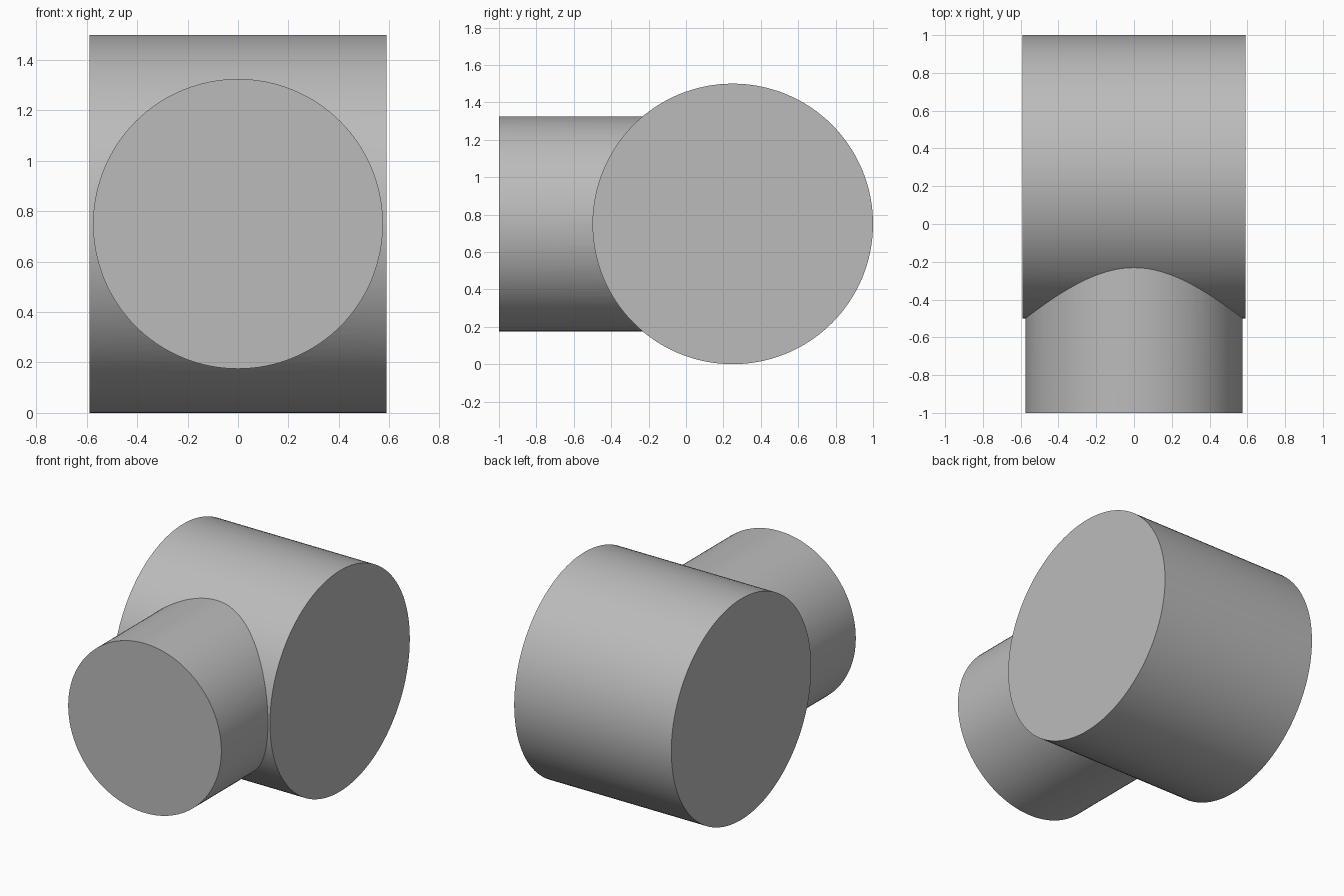
import bpy
import math

cube = bpy.data.objects.get("Cube")
if cube:
    bpy.data.objects.remove(cube, do_unlink=True)

# Single plain grey
grey = bpy.data.materials.new("plain grey")
grey.use_nodes = True
colour = (0.5, 0.5, 0.5, 1)
grey.diffuse_color = colour
grey.node_tree.nodes["Principled BSDF"].inputs["Base Color"].default_value = colour

AXIS_Y, AXIS_Z = 0.25, 0.75


def cylinder(name, radius, length, location, rotation):
    bpy.ops.mesh.primitive_cylinder_add(
        vertices=128, radius=radius, depth=length,
        location=location, rotation=rotation)
    obj = bpy.context.object
    obj.name = name
    obj.data.materials.append(grey)
    bpy.ops.object.transform_apply(location=False, rotation=True, scale=True)
    return obj


# Side branch, running from the front face to the axis of the main barrel
front = -1.0
branch = cylinder("branch_cutter", 0.575, AXIS_Y - front,
                  (0, (AXIS_Y + front) / 2, AXIS_Z), (math.pi / 2, 0, 0))

# Main barrel, lying across x
barrel = cylinder("tee_body", 0.75, 1.18, (0, AXIS_Y, AXIS_Z), (0, math.pi / 2, 0))

# Join both into one clean solid
union = barrel.modifiers.new("join_branch", "BOOLEAN")
union.operation = "UNION"
union.solver = "EXACT"
union.object = branch
bpy.ops.object.modifier_apply(modifier=union.name)
bpy.data.objects.remove(branch, do_unlink=True)

bpy.ops.object.shade_smooth_by_angle(angle=math.radians(30))
